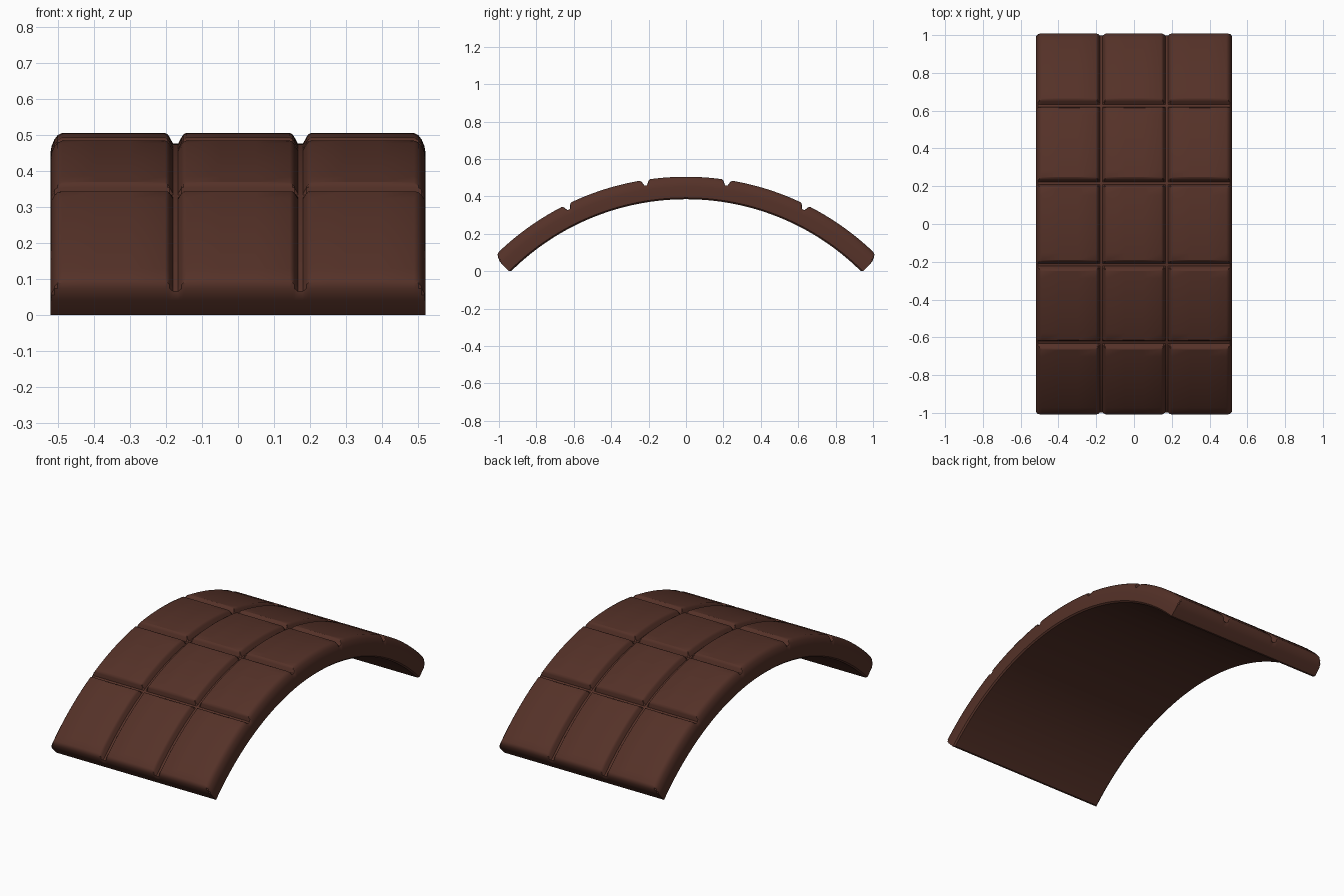
import bpy, bmesh, math

if "Cube" in bpy.data.objects:
    bpy.data.objects.remove(bpy.data.objects["Cube"])

R_IN, CZ = 1.328, -0.943          # inner arc radius and centre height
THICK = 0.12
DEG = 0.02527                     # outer arc length of one degree

# groove and rim cross-sections: (distance, height)
GROOVE = [(0.007, 0.09), (0.017, 0.109), (0.022, 0.116), (0.029, THICK)]
RIM = [(0.0, 0.065), (0.003, 0.083), (0.011, 0.102), (0.020, 0.114), (0.032, THICK)]


def section(half, grooves, unit, steps):
    """List of (position, height) across the bar in one direction."""
    pts = [(-half + d / unit, h) for d, h in RIM]
    for g in grooves:
        pts += [(g - d / unit, h) for d, h in reversed(GROOVE)]
        pts += [(g + d / unit, h) for d, h in GROOVE]
    pts += [(half - d / unit, h) for d, h in reversed(RIM)]
    out = []
    for (a, ha), (b, hb) in zip(pts, pts[1:]):
        n = steps if ha == hb == THICK else 1
        out += [(a + (b - a) * i / n, ha + (hb - ha) * i / n) for i in range(n)]
    return out + [pts[-1]]


def bent(x, deg, h):
    a = math.radians(deg)
    return (x, (R_IN + h) * math.sin(a), CZ + (R_IN + h) * math.cos(a))


xs = section(0.52, [-0.173, 0.173], 1.0, 3)
ss = section(45.1, [-26.2, -8.74, 8.74, 26.2], DEG, 10)
nx, ns = len(xs), len(ss)

bm = bmesh.new()
# moulded top and plain underside
top = [[bm.verts.new(bent(x, s, min(hx, hs))) for s, hs in ss] for x, hx in xs]
bottom = [[bm.verts.new(bent(x * 0.512 / 0.52, s * 44.75 / 45.1, 0)) for s, _ in ss] for x, _ in xs]
for i in range(nx - 1):
    for j in range(ns - 1):
        bm.faces.new((top[i][j], top[i + 1][j], top[i + 1][j + 1], top[i][j + 1]))
        bm.faces.new((bottom[i][j], bottom[i][j + 1], bottom[i + 1][j + 1], bottom[i + 1][j]))

# side walls with a small bevel at the lower edge
rim = ([(i, 0) for i in range(nx - 1)] + [(nx - 1, j) for j in range(ns - 1)]
       + [(i, ns - 1) for i in range(nx - 1, 0, -1)] + [(0, j) for j in range(ns - 1, 0, -1)])
wall = [bm.verts.new(bent(xs[i][0], ss[j][0], 0.008)) for i, j in rim]
for k in range(len(rim)):
    m = (k + 1) % len(rim)
    (i, j), (p, q) = rim[k], rim[m]
    bm.faces.new((wall[k], wall[m], top[p][q], top[i][j]))
    bm.faces.new((bottom[i][j], bottom[p][q], wall[m], wall[k]))
bmesh.ops.recalc_face_normals(bm, faces=bm.faces[:])

mesh = bpy.data.meshes.new("chocolate_bar")
bm.to_mesh(mesh)
bm.free()
bar = bpy.data.objects.new("chocolate_bar", mesh)
bpy.context.collection.objects.link(bar)

mat = bpy.data.materials.new("dark chocolate brown")
mat.diffuse_color = (0.09, 0.031, 0.021, 1)
mat.use_nodes = True
mat.node_tree.nodes["Principled BSDF"].inputs["Base Color"].default_value = mat.diffuse_color
mesh.materials.append(mat)

bpy.context.view_layer.objects.active = bar
bar.select_set(True)
bpy.ops.object.shade_smooth_by_angle(angle=math.radians(30))
